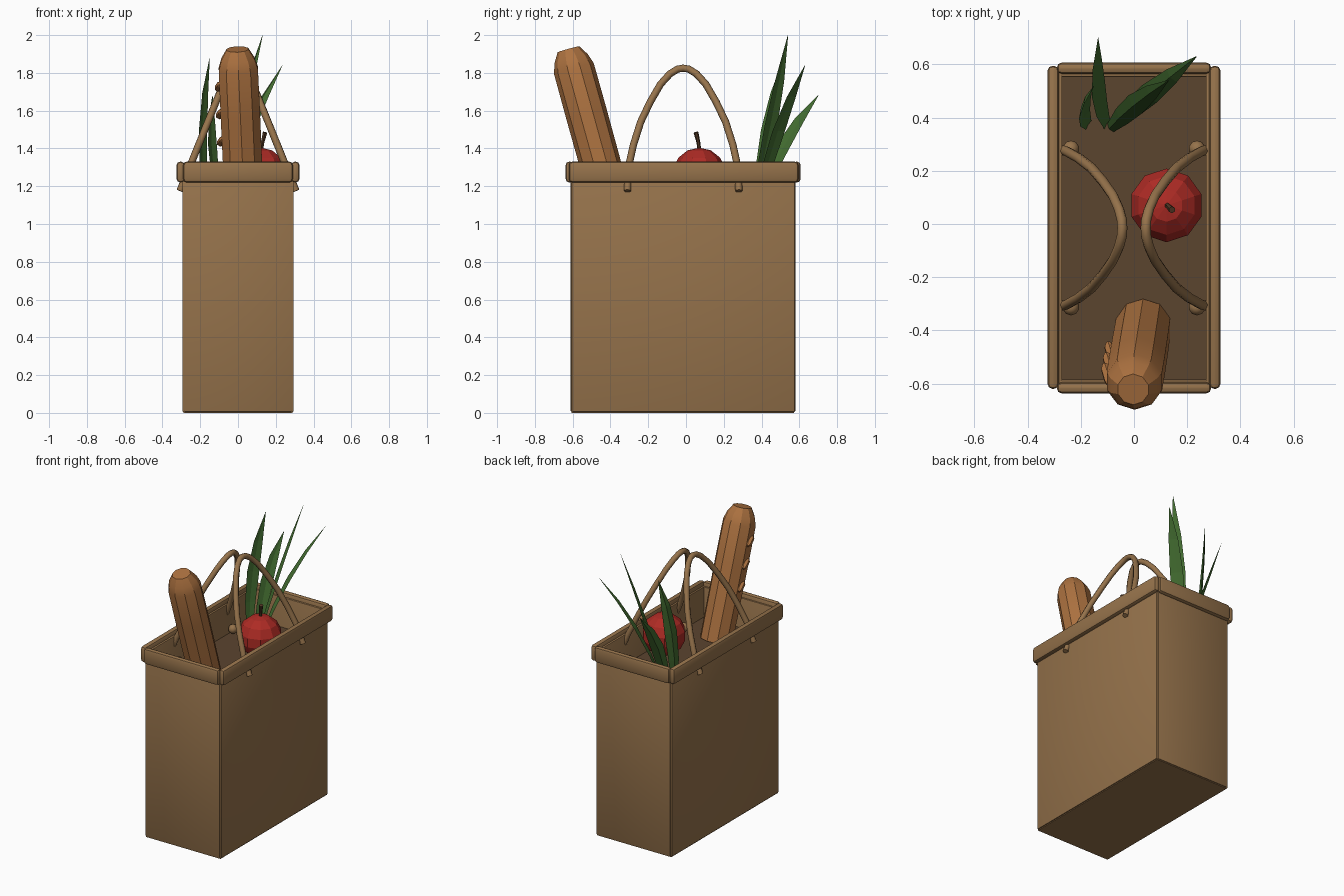
import bpy, bmesh, math
from mathutils import Vector

if "Cube" in bpy.data.objects:
    bpy.data.objects.remove(bpy.data.objects["Cube"])

CY = -0.015  # bag centre along y


def mat(name, rgb):
    m = bpy.data.materials.new(name)
    m.diffuse_color = (*rgb, 1)
    m.use_nodes = True
    m.node_tree.nodes["Principled BSDF"].inputs["Base Color"].default_value = m.diffuse_color
    return m


PAPER = mat("paper_brown", (0.305, 0.171, 0.071))
INSIDE = mat("dark_inside", (0.105, 0.058, 0.028))
CRUST = mat("bread_crust", (0.42, 0.17, 0.052))
RED = mat("apple_red", (0.42, 0.024, 0.018))
GREEN = mat("leaf_green", (0.055, 0.15, 0.03))
STEM = mat("stem_brown", (0.085, 0.04, 0.018))


def finish(name, bm, material, smooth=None):
    bmesh.ops.recalc_face_normals(bm, faces=bm.faces)
    me = bpy.data.meshes.new(name)
    bm.to_mesh(me)
    bm.free()
    me.materials.append(material)
    ob = bpy.data.objects.new(name, me)
    bpy.context.collection.objects.link(ob)
    if smooth:
        bpy.ops.object.select_all(action='DESELECT')
        ob.select_set(True)
        bpy.context.view_layer.objects.active = ob
        bpy.ops.object.shade_smooth_by_angle(angle=math.radians(smooth))
    return ob


def box(name, lo, hi, material, bevel=0.0, segs=2):
    bm = bmesh.new()
    bmesh.ops.create_cube(bm, size=1)
    for v in bm.verts:
        v.co = Vector([(a + b) / 2 + c * (b - a) for a, b, c in zip(lo, hi, v.co)])
    if bevel:
        bmesh.ops.bevel(bm, geom=bm.edges[:], offset=bevel, segments=segs,
                        profile=0.5, affect='EDGES')
    return finish(name, bm, material, 40 if bevel else None)


def tube(name, pts, radii, sides, material, smooth=None):
    """Sweep a ring along points, with one radius per point."""
    bm = bmesh.new()
    pts = [Vector(p) for p in pts]
    rings = []
    for i, p in enumerate(pts):
        d = (pts[min(i + 1, len(pts) - 1)] - pts[max(i - 1, 0)]).normalized()
        u = d.cross(Vector((1, 0.01, 0))).normalized()
        w = d.cross(u)
        rings.append([bm.verts.new(p + radii[i] * (u * math.cos(a) + w * math.sin(a)))
                      for a in (2 * math.pi * k / sides for k in range(sides))])
    for r, s in zip(rings, rings[1:]):
        for k in range(sides):
            j = (k + 1) % sides
            bm.faces.new((r[k], r[j], s[j], s[k]))
    bm.faces.new(rings[0])
    bm.faces.new(rings[-1])
    return finish(name, bm, material, smooth)


def ball(name, loc, r, u, v, material, smooth=None):
    bm = bmesh.new()
    bmesh.ops.create_uvsphere(bm, u_segments=u, v_segments=v, radius=r)
    bmesh.ops.translate(bm, verts=bm.verts, vec=loc)
    return finish(name, bm, material, smooth)


# Bag panels, floor and dark filling
for s, side in ((1, "right"), (-1, "left")):
    x0, x1 = sorted((s * 0.27, s * 0.295))
    box("bag_panel_" + side, (x0, -0.605, 0.005), (x1, 0.575, 1.30), PAPER, 0.006)
box("bag_panel_front", (-0.284, -0.611, 0.005), (0.284, -0.585, 1.30), PAPER, 0.006)
box("bag_panel_back", (-0.284, 0.553, 0.005), (0.284, 0.579, 1.30), PAPER, 0.006)
box("bag_floor", (-0.288, -0.605, 0.0), (0.288, 0.573, 0.03), PAPER)
box("bag_filling", (-0.275, -0.59, 1.06), (0.275, 0.56, 1.09), INSIDE)

# Folded rim
for s, side in ((1, "right"), (-1, "left")):
    x0, x1 = sorted((s * 0.283, s * 0.325))
    box("rim_" + side, (x0, -0.62, 1.22), (x1, 0.595, 1.33), PAPER, 0.018)
box("rim_front", (-0.29, -0.637, 1.22), (0.29, -0.595, 1.33), PAPER, 0.018)
box("rim_back", (-0.29, 0.565, 1.22), (0.29, 0.607, 1.33), PAPER, 0.018)

# Two leaning handles with end knots
half = [(0.295, 1.175), (0.29, 1.30), (0.263, 1.42), (0.225, 1.54), (0.175, 1.645),
        (0.12, 1.74), (0.07, 1.795), (0.03, 1.82), (0, 1.825)]
arc = [(-y, z) for y, z in half] + [(y, z) for y, z in reversed(half[:-1])]
for s, side in ((1, "right"), (-1, "left")):
    path = [(s * (0.297 - (z - 1.2) * 0.405), CY + y, z) for y, z in arc]
    tube("handle_" + side, path, [0.019] * len(path), 8, PAPER, 50)
    for k in (-1, 1):
        ball("handle_knot", (s * 0.237, CY + k * 0.298, 1.13), 0.031, 10, 6, PAPER, 50)

# Baguette with three crust ridges
bottom, top = Vector((0.035, -0.385, 1.07)), Vector((-0.003, -0.622, 1.925))
axis = top - bottom
stops = [0, 0.3, 0.6, 0.88, 0.94, 1.0]
tube("baguette", [bottom + axis * t for t in stops],
     [0.107, 0.109, 0.11, 0.109, 0.092, 0.06], 10, CRUST, 30)
for t in (0.43, 0.60, 0.77):
    c = bottom + axis * t + Vector((-0.105, 0.0, 0))
    d = Vector((0.01, -0.035, 0.015))
    tube("crust_ridge", [c - d * 1.2, c - d * 0.7, c + d * 0.7, c + d * 1.2],
         [0.008, 0.02, 0.02, 0.008], 6, CRUST)

# Apple and stem
ball("apple", (0.122, 0.07, 1.262), 0.142, 10, 7, RED)
tube("apple_stem", [(0.122, 0.072, 1.38), (0.13, 0.066, 1.43), (0.143, 0.053, 1.485)],
     [0.01, 0.01, 0.013], 6, STEM)


# Leek leaves: folded tapering blades
def leaf(name, base, mid, tip, side, width):
    bm = bmesh.new()
    base, mid, tip = Vector(base), Vector(mid), Vector(tip)
    rows = []
    for t, w in ((0, 0.45), (0.25, 0.85), (0.5, 1), (0.75, 0.72), (1, 0.03)):
        p = base * (1 - t) ** 2 + mid * 2 * t * (1 - t) + tip * t * t
        d = ((mid - base) * (1 - t) + (tip - mid) * t).normalized()
        n = d.cross(Vector(side)).normalized()
        u = n.cross(d) * width * w / 2
        rows.append([bm.verts.new(q) for q in
                     (p - u, p + n * 0.016 * w, p + u, p + n * 0.006 * w)])
    for r, s in zip(rows, rows[1:]):
        for k in range(4):
            j = (k + 1) % 4
            bm.faces.new((r[k], r[j], s[j], s[k]))
    bm.faces.new(rows[0])
    bm.faces.new(rows[-1])
    finish(name, bm, GREEN)


leaf("leaf_tall", (-0.09, 0.36, 1.08), (-0.01, 0.45, 1.5), (0.13, 0.54, 2.0), (-0.6, 0.8, 0), 0.085)
leaf("leaf_right", (-0.08, 0.37, 1.08), (0.04, 0.48, 1.52), (0.235, 0.63, 1.84), (-0.6, 0.75, 0), 0.085)
leaf("leaf_left", (-0.17, 0.37, 1.08), (-0.21, 0.42, 1.5), (-0.15, 0.52, 1.88), (0.5, 0.85, 0), 0.085)
leaf("leaf_back", (-0.10, 0.37, 1.08), (-0.15, 0.48, 1.42), (-0.135, 0.70, 1.68), (0.5, 0.85, 0), 0.085)
